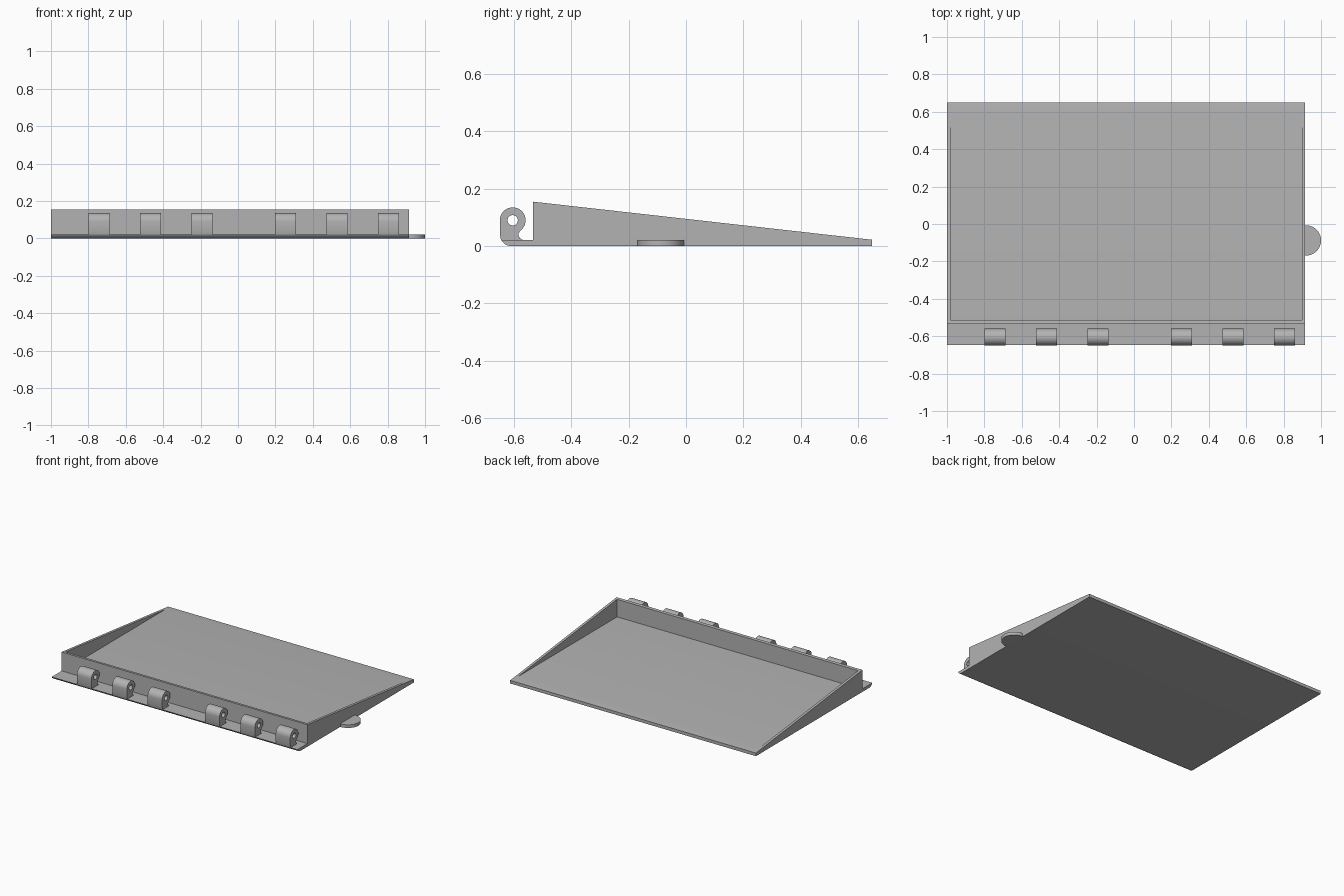
import bpy
import bmesh
from math import cos, sin, radians, pi
from mathutils import Vector

cube = bpy.data.objects.get("Cube")
if cube:
    bpy.data.objects.remove(cube, do_unlink=True)

grey = bpy.data.materials.new("plain grey")
grey.use_nodes = True
colour = (0.45, 0.45, 0.45, 1)
grey.diffuse_color = colour
grey.node_tree.nodes["Principled BSDF"].inputs["Base Color"].default_value = colour


def arc(cu, cv, r, start, end, steps):
    angles = [radians(start + (end - start) * i / steps) for i in range(steps + 1)]
    return [(cu + r * cos(a), cv + r * sin(a)) for a in angles]


def prism(name, profile, low, high, axis="x"):
    """Extrude a flat outline along x (outline in y, z) or z (outline in x, y)."""
    bm = bmesh.new()
    place = (lambda u, v: (low, u, v)) if axis == "x" else (lambda u, v: (u, v, low))
    face = bm.faces.new([bm.verts.new(place(u, v)) for u, v in profile])
    moved = bmesh.ops.extrude_face_region(bm, geom=[face])["geom"]
    step = Vector((high - low, 0, 0)) if axis == "x" else Vector((0, 0, high - low))
    bmesh.ops.translate(bm, vec=step, verts=[g for g in moved if isinstance(g, bmesh.types.BMVert)])
    bmesh.ops.recalc_face_normals(bm, faces=bm.faces)
    mesh = bpy.data.meshes.new(name)
    bm.to_mesh(mesh)
    bm.free()
    mesh.materials.append(grey)
    obj = bpy.data.objects.new(name, mesh)
    bpy.context.collection.objects.link(obj)
    return obj


def select(obj):
    bpy.ops.object.select_all(action="DESELECT")
    obj.select_set(True)
    bpy.context.view_layer.objects.active = obj


def cut(obj, cutter):
    select(obj)
    mod = obj.modifiers.new("cut", "BOOLEAN")
    mod.operation = "DIFFERENCE"
    mod.solver = "EXACT"
    mod.object = cutter
    bpy.ops.object.modifier_apply(modifier=mod.name)
    bpy.data.objects.remove(cutter, do_unlink=True)


def smooth(obj):
    select(obj)
    bpy.ops.object.shade_smooth_by_angle(angle=radians(30))


LEFT, RIGHT = -1.0, 0.915
FRONT, BACK = -0.65, 0.65
WALL = -0.535
FLANGE = 0.022

# Sloping tray with a rounded flange along the front, hollowed from above
outline = arc(FRONT + 0.04, 0.04, 0.04, 270, 207, 8)
outline += [(WALL, FLANGE), (WALL, 0.155), (BACK, FLANGE), (BACK, 0)]
tray = prism("tray", outline, LEFT, RIGHT)
pocket = [(WALL + 0.021, 0.029), (0.8, 0.029), (0.8, 0.3), (WALL + 0.021, 0.3)]
cut(tray, prism("pocket", pocket, LEFT + 0.018, RIGHT - 0.018))
smooth(tray)

# Six hinge knuckles with pin holes
knuckle = [(-0.646, FLANGE), (FRONT, 0.04)]
knuckle += arc(-0.605, 0.09, 0.045, 180, -40, 28)
knuckle += [(-0.579, 0.053), (-0.584, 0.045), (-0.584, 0.035), (-0.579, 0.027), (-0.571, FLANGE)]
hole = arc(-0.605, 0.09, 0.018, 0, 345, 23)
for side, first in (("right", -0.8), ("left", 0.198)):
    for i in range(3):
        x = first + 0.2755 * i
        hinge = prism(f"hinge_knuckle_{side}_{i + 1}", knuckle, x, x + 0.113)
        cut(hinge, prism("pin_hole", hole, x - 0.1, x + 0.3))
        smooth(hinge)

# Rounded finger tab on the side
tab_outline = [(RIGHT, -0.169)] + arc(0.919, -0.088, 0.081, -90, 90, 32) + [(RIGHT, -0.007)]
smooth(prism("finger_tab", tab_outline, 0, FLANGE, axis="z"))
